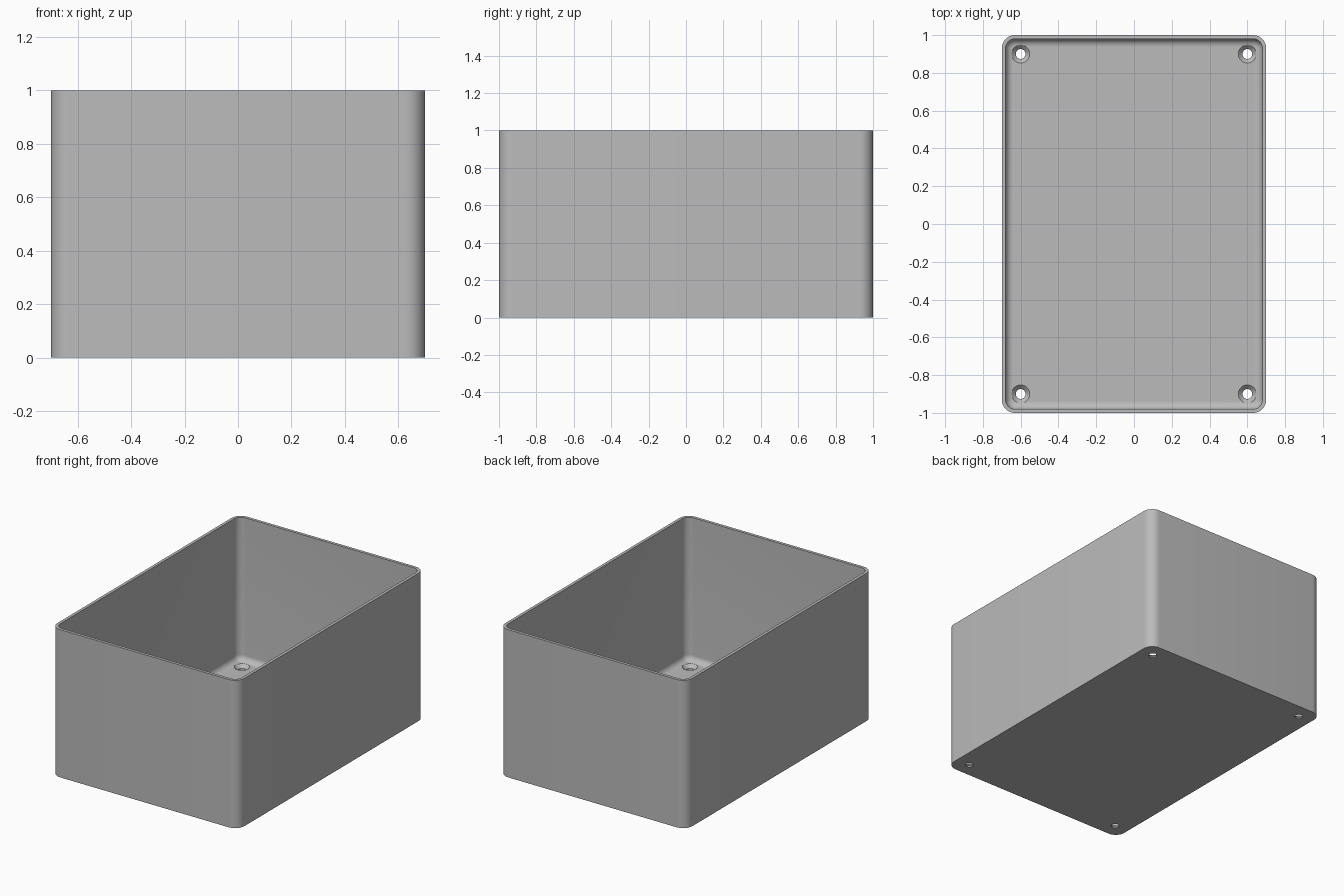
import bpy
import bmesh
from math import sin, cos, pi, radians

cube = bpy.data.objects.get("Cube")
if cube:
    bpy.data.objects.remove(cube, do_unlink=True)

HALF_X, HALF_Y, HEIGHT = 0.7, 1.0, 1.0
CORNER, WALL, FLOOR, FILLET = 0.07, 0.02, 0.03, 0.04
STEPS = 10

grey = bpy.data.materials.new("plain grey")
grey.use_nodes = True
colour = (0.5, 0.5, 0.5, 1)
grey.diffuse_color = colour
grey.node_tree.nodes["Principled BSDF"].inputs["Base Color"].default_value = colour


def rounded_loop(bm, inset, z):
    """Ring of vertices round a rounded rectangle, inset from the outside."""
    r = CORNER - inset
    ring = []
    for quarter, (sx, sy) in enumerate([(1, 1), (-1, 1), (-1, -1), (1, -1)]):
        for i in range(STEPS + 1):
            a = (quarter + i / STEPS) * pi / 2
            ring.append(bm.verts.new((sx * (HALF_X - CORNER) + r * cos(a),
                                      sy * (HALF_Y - CORNER) + r * sin(a), z)))
    return ring


def round_loop(bm, x, y, r, z, sides=32):
    return [bm.verts.new((x + r * cos(2 * pi * i / sides),
                          y + r * sin(2 * pi * i / sides), z)) for i in range(sides)]


def loft(bm, rings):
    """Skin a stack of rings and cap both ends."""
    for a, b in zip(rings, rings[1:]):
        for i in range(len(a)):
            j = (i + 1) % len(a)
            bm.faces.new((a[i], a[j], b[j], b[i]))
    bm.faces.new(rings[0][::-1])
    bm.faces.new(rings[-1])
    bmesh.ops.recalc_face_normals(bm, faces=bm.faces)


def make_object(name, bm):
    mesh = bpy.data.meshes.new(name)
    bm.to_mesh(mesh)
    bm.free()
    mesh.materials.append(grey)
    obj = bpy.data.objects.new(name, mesh)
    bpy.context.collection.objects.link(obj)
    return obj


# Open box: outer wall, rim, inner wall, floor fillet
bm = bmesh.new()
rings = [rounded_loop(bm, 0, 0), rounded_loop(bm, 0, HEIGHT), rounded_loop(bm, WALL, HEIGHT)]
for i in range(STEPS + 1):
    a = i / STEPS * pi / 2
    rings.append(rounded_loop(bm, WALL + FILLET * (1 - cos(a)),
                              FLOOR + FILLET * (1 - sin(a))))
loft(bm, rings)
box = make_object("open_box", bm)

# Countersunk screw holes in the floor corners
for sx in (-1, 1):
    for sy in (-1, 1):
        bm = bmesh.new()
        profile = [(0.026, -0.05), (0.026, 0.008), (0.048, FLOOR), (0.048, FLOOR + 0.03)]
        loft(bm, [round_loop(bm, sx * 0.6, sy * 0.9, r, z) for r, z in profile])
        cutter = make_object("screw_hole_cutter", bm)
        cutter.hide_render = True
        cut = box.modifiers.new("screw_hole", "BOOLEAN")
        cut.operation = "DIFFERENCE"
        cut.solver = "EXACT"
        cut.object = cutter

# Bake the holes in and drop the cutters
bpy.context.view_layer.update()
baked = bpy.data.meshes.new_from_object(box.evaluated_get(bpy.context.evaluated_depsgraph_get()))
box.modifiers.clear()
box.data = baked
for obj in [o for o in bpy.data.objects if o.name.startswith("screw_hole_cutter")]:
    bpy.data.objects.remove(obj, do_unlink=True)

# Smooth rounded corners, crisp edges
for obj in bpy.context.selected_objects:
    obj.select_set(False)
bpy.context.view_layer.objects.active = box
box.select_set(True)
bpy.ops.object.shade_smooth_by_angle(angle=radians(30))
